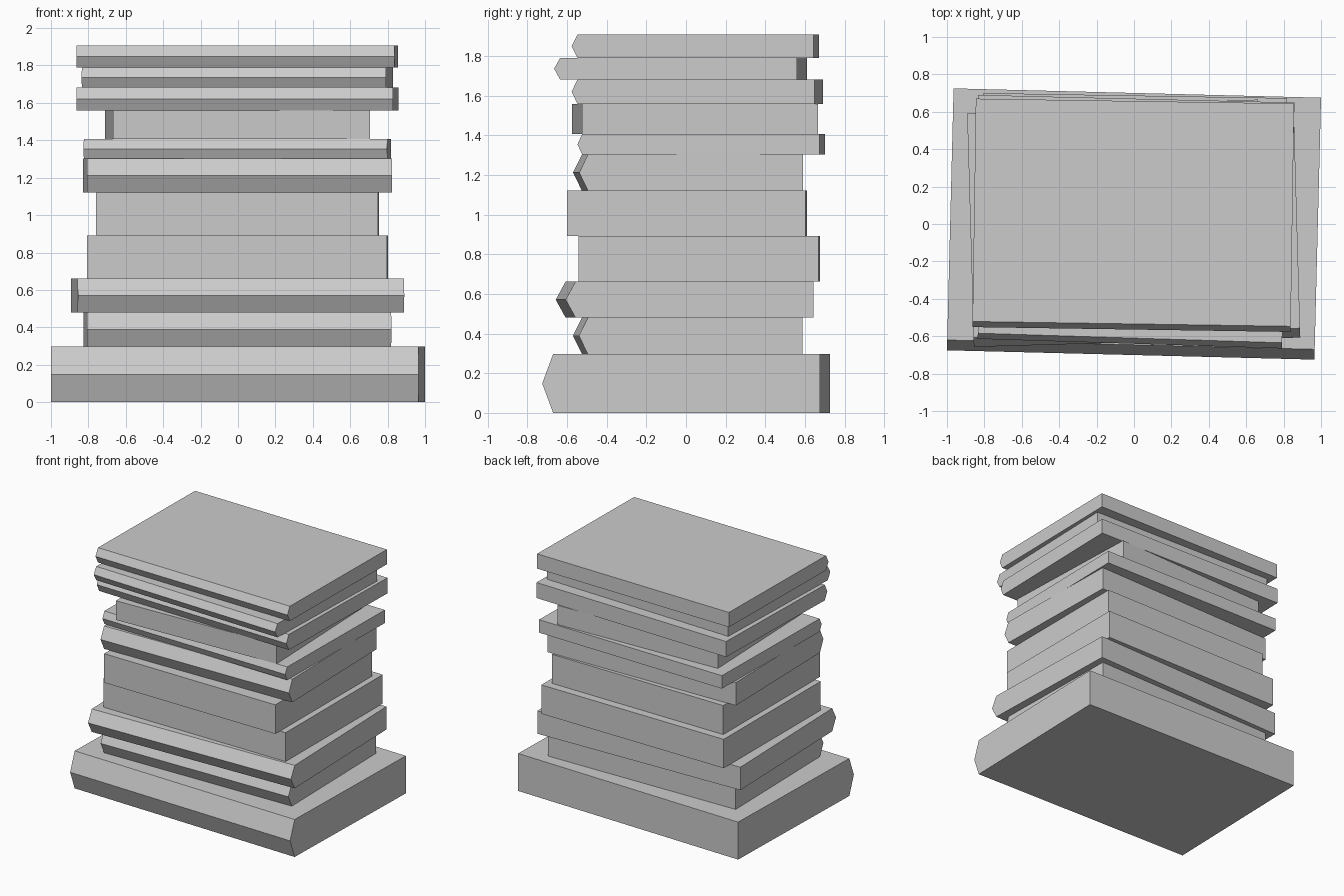
import bpy, bmesh
from math import sin, cos, radians
from mathutils import Matrix

if "Cube" in bpy.data.objects:
    bpy.data.objects.remove(bpy.data.objects["Cube"])


def book(name, z0, z1, x0, x1, y0, y1, angle, tip):
    """Book lying flat; x/y limits are of the turned book, tip = depth of the ridged spine."""
    a = radians(angle)
    s, c = abs(sin(a)), cos(a)
    bw, bd = x1 - x0, y1 - y0
    det = c * c - s * s
    w, d = (bw * c - bd * s) / det, (bd * c - bw * s) / det
    h = z1 - z0
    # side profile (y, z), ridge in the middle of the spine
    prof = [(-d / 2 + tip, 0), (d / 2, 0), (d / 2, h), (-d / 2 + tip, h)]
    if tip:
        prof.append((-d / 2, h / 2))
    bm = bmesh.new()
    face = bm.faces.new([bm.verts.new((-w / 2, y, z)) for y, z in prof])
    ext = bmesh.ops.extrude_face_region(bm, geom=[face])
    moved = [v for v in ext["geom"] if isinstance(v, bmesh.types.BMVert)]
    bmesh.ops.translate(bm, verts=moved, vec=(w, 0, 0))
    bmesh.ops.recalc_face_normals(bm, faces=bm.faces)
    mesh = bpy.data.meshes.new(name)
    bm.to_mesh(mesh)
    bm.free()
    ob = bpy.data.objects.new(name, mesh)
    ob.matrix_world = Matrix.Translation(((x0 + x1) / 2, (y0 + y1) / 2, z0)) @ Matrix.Rotation(a, 4, 'Z')
    bpy.context.collection.objects.link(ob)


# top height, x range, y range, turn in degrees, spine depth (0 = plain block)
stack = [
    (0.297, -1.0, 1.0, -0.725, 0.725, -1.45, 0.055),
    (0.480, -0.827, 0.82, -0.57, 0.588, 1.05, 0.045),
    (0.662, -0.892, 0.889, -0.657, 0.642, 1.64, 0.05),
    (0.891, -0.808, 0.802, -0.541, 0.675, -0.25, 0),
    (1.121, -0.76, 0.754, -0.60, 0.61, -0.3, 0),
    (1.303, -0.828, 0.823, -0.57, 0.589, 1.1, 0.045),
    (1.406, -0.825, 0.818, -0.547, 0.70, -0.95, 0.023),
    (1.558, -0.711, 0.706, -0.574, 0.665, 2.08, 0),
    (1.681, -0.864, 0.858, -0.577, 0.69, -1.38, 0.03),
    (1.79, -0.836, 0.829, -0.665, 0.61, -1.8, 0.03),
    (1.907, -0.864, 0.856, -0.577, 0.67, -0.87, 0.03),
]

# pile the books from the bottom up
z = 0.0
for i, (top, *rest) in enumerate(stack, 1):
    book(f"book_{i:02d}", z, top, *rest)
    z = top
